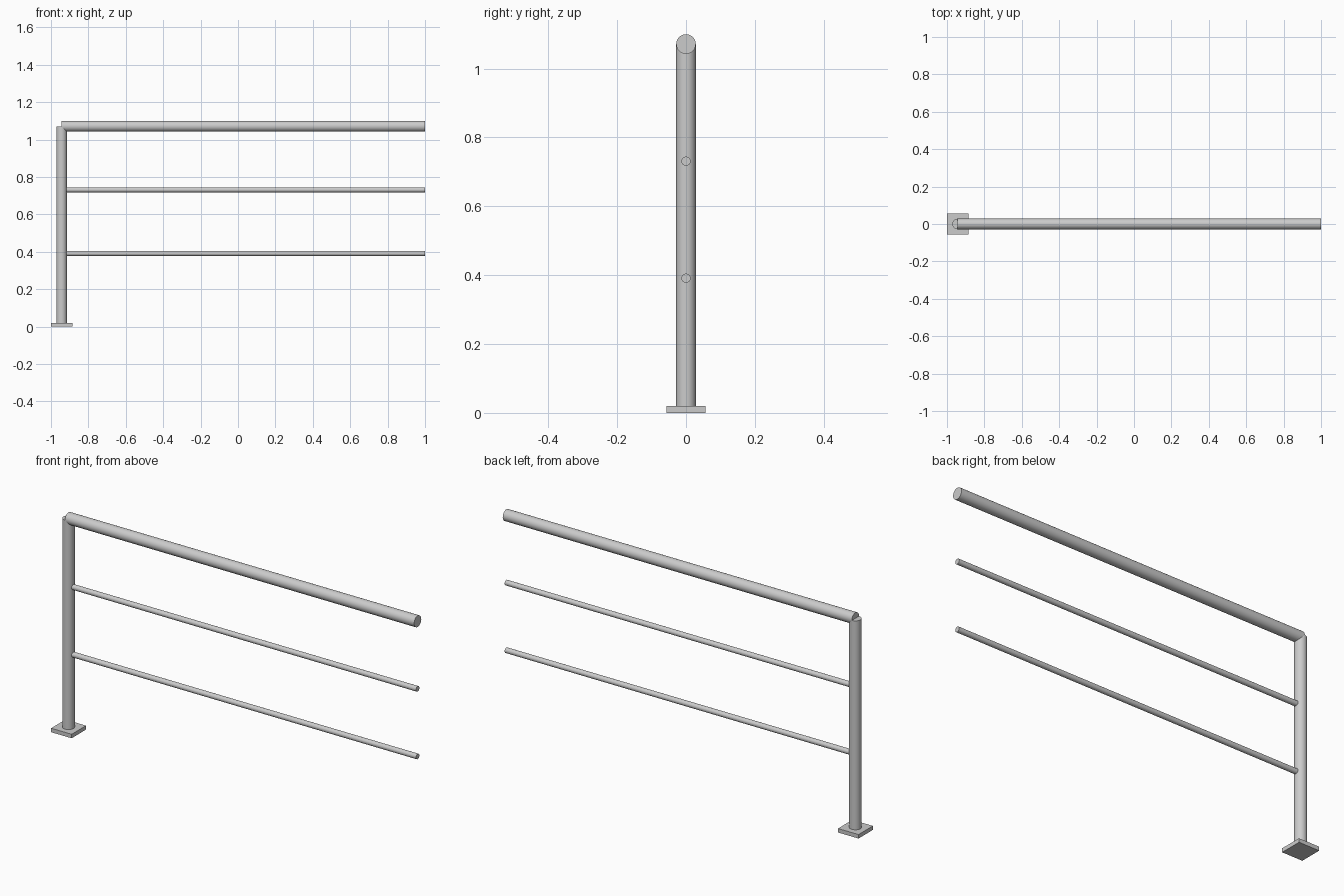
import bpy, math

if "Cube" in bpy.data.objects:
    bpy.data.objects.remove(bpy.data.objects["Cube"])

POST_X = -0.943
TUBE_R = 0.0285
BAR_R = 0.0133


def finish(name):
    obj = bpy.context.object
    obj.name = name
    bpy.ops.object.transform_apply(location=False, rotation=True, scale=True)
    return obj


def tube(name, radius, length, centre, along_x=False):
    rot = (0, math.pi / 2, 0) if along_x else (0, 0, 0)
    bpy.ops.mesh.primitive_cylinder_add(vertices=32, radius=radius, depth=length,
                                        location=centre, rotation=rot)
    finish(name)
    bpy.ops.object.shade_smooth_by_angle(angle=math.radians(30))


def rail(name, radius, x0, z):
    tube(name, radius, 1 - x0, ((1 + x0) / 2, 0, z), along_x=True)


# square floor plate
bpy.ops.mesh.primitive_cube_add(size=1, location=(POST_X, 0, 0.01))
bpy.context.object.scale = (0.114, 0.114, 0.02)
finish("base_plate")

# upright post, ending at the handrail axis
tube("post", TUBE_R, 1.051, (POST_X, 0, 0.02 + 1.051 / 2))

# thick handrail starting at the post axis
rail("handrail", TUBE_R, POST_X, 1.071)

# thin infill bars meeting the post side
for name, z in (("lower_bar", 0.391), ("middle_bar", 0.731)):
    rail(name, BAR_R, POST_X + TUBE_R - 0.004, z)
